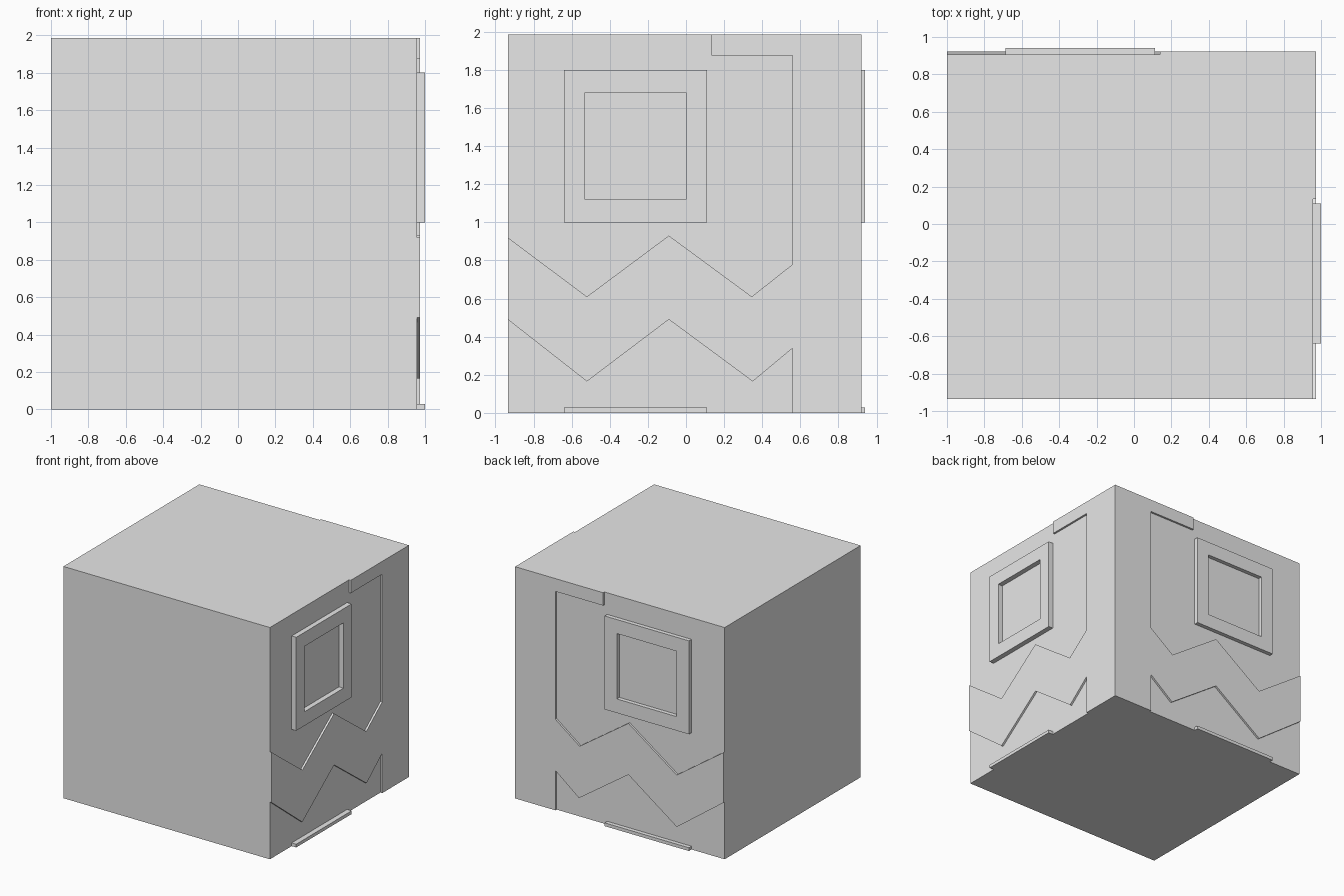
import bpy
import bmesh

cube = bpy.data.objects.get("Cube")
if cube:
    bpy.data.objects.remove(cube, do_unlink=True)

grey = bpy.data.materials.new("plain_grey")
grey.use_nodes = True
grey.diffuse_color = (0.8, 0.8, 0.8, 1)
grey.node_tree.nodes["Principled BSDF"].inputs["Base Color"].default_value = (0.8, 0.8, 0.8, 1)

# Block extents
X0, X1 = -1.0, 0.957
Y0, Y1 = -0.935, 0.905
TOP = 1.985
RAISE, FRAME = 0.017, 0.04
STRETCH = 1.065          # the back wall is slightly wider than the right wall


def right_wall(u, z, d):
    return (X1 + d, u, z)


def back_wall(u, z, d):
    return (X0 + (u - Y0) * STRETCH, Y1 + d, z)


def finish(name, bm):
    bmesh.ops.recalc_face_normals(bm, faces=bm.faces)
    mesh = bpy.data.meshes.new(name)
    bm.to_mesh(mesh)
    bm.free()
    mesh.materials.append(grey)
    obj = bpy.data.objects.new(name, mesh)
    bpy.context.collection.objects.link(obj)
    return obj


def slab(name, outline, wall, near, far):
    """Extrude a wall outline between two depths."""
    bm = bmesh.new()
    a, b = [[bm.verts.new(wall(u, z, d)) for u, z in outline] for d in (near, far)]
    bm.faces.new(a)
    bm.faces.new(b)
    for i in range(len(a)):
        j = (i + 1) % len(a)
        bm.faces.new((a[i], a[j], b[j], b[i]))
    return finish(name, bm)


def rect(u0, u1, z0, z1):
    return [(u0, z0), (u1, z0), (u1, z1), (u0, z1)]


def window_frame(name, outer, inner, wall, depth):
    """Square ring around the window opening."""
    bm = bmesh.new()
    loops = [[bm.verts.new(wall(u, z, d)) for u, z in loop]
             for loop, d in ((outer, 0), (outer, depth), (inner, depth), (inner, 0))]
    for k in range(4):
        a, b = loops[k], loops[(k + 1) % 4]
        for i in range(4):
            j = (i + 1) % 4
            bm.faces.new((a[i], a[j], b[j], b[i]))
    return finish(name, bm)


# Main block
slab("wall_block", rect(Y0, Y1, 0, TOP), right_wall, X0 - X1, 0)

# Zigzag edges of the raised band, listed from the column to the front
zig_top = [(0.56, 0.78), (0.345, 0.61), (-0.09, 0.93), (-0.52, 0.61), (Y0, 0.92)]
zig_low = [(Y0, 0.49), (-0.52, 0.165), (-0.09, 0.49), (0.35, 0.165), (0.56, 0.34)]

for side, wall, end in (("right", right_wall, Y1 + RAISE),
                        ("back", back_wall, Y0 + (X1 - X0) / STRETCH)):
    # Corner column, top ledge and zigzag band in one raised layer
    trim = [(end, TOP), (0.135, TOP), (0.135, 1.875), (0.56, 1.875)]
    trim += zig_top + zig_low + [(0.56, 0), (end, 0)]
    slab(side + "_raised_trim", trim, wall, 0, RAISE)
    # Window surround and the sill at ground level
    window_frame(side + "_window_frame", rect(-0.64, 0.11, 1.0, 1.8),
                 rect(-0.53, 0.0, 1.12, 1.68), wall, FRAME if side == "right" else 0.035)
    slab(side + "_ground_sill", rect(-0.64, 0.11, 0, 0.028), wall, 0,
         FRAME if side == "right" else 0.035)

# Place the outermost faces exactly on the two-unit span
for obj in bpy.context.collection.objects:
    if obj.name.startswith("right_window") or obj.name.startswith("right_ground"):
        for v in obj.data.vertices:
            v.co.x = min(1.0, v.co.x if v.co.x < X1 + 0.001 else 1.0)
